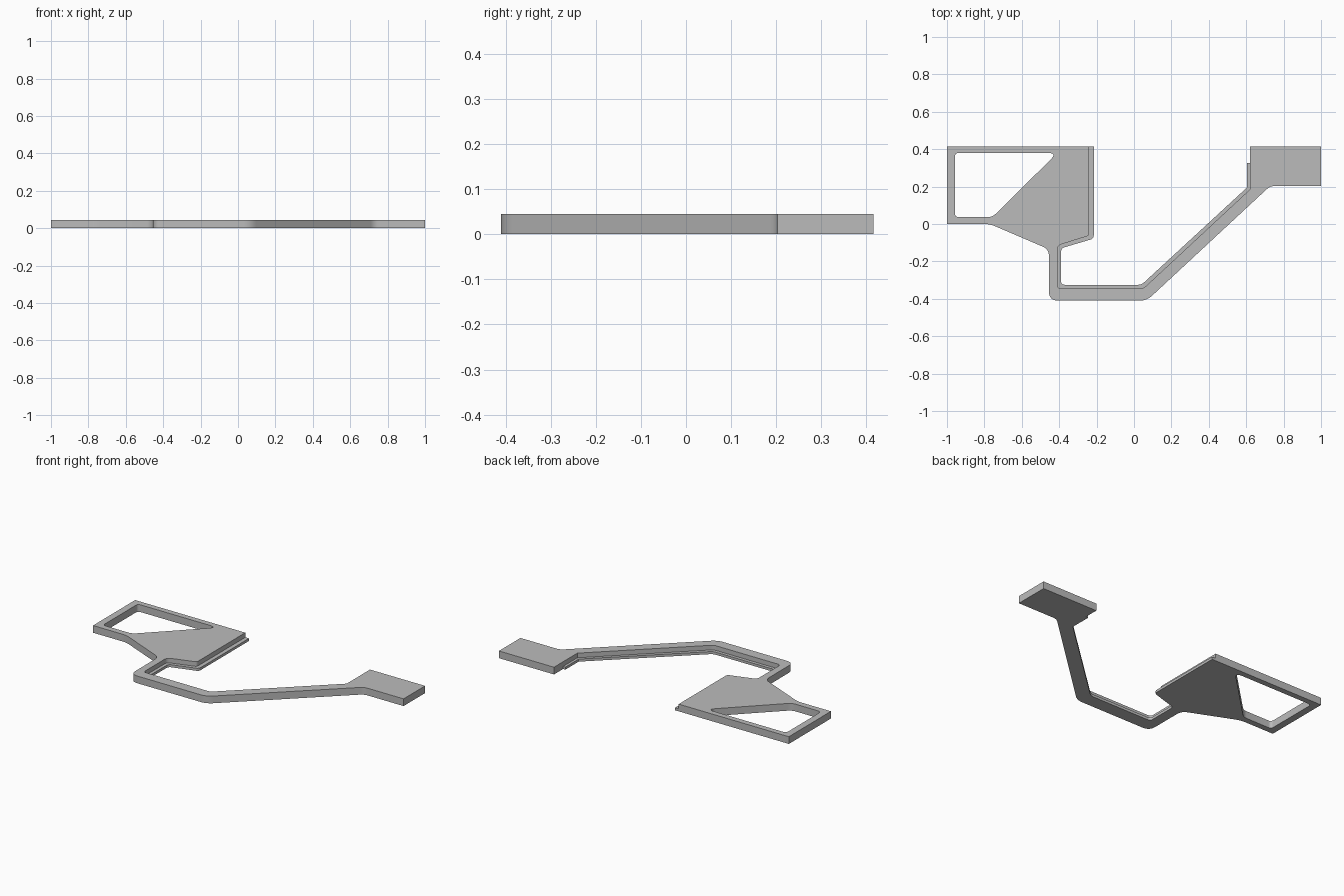
import bpy, bmesh, math
from mathutils import Vector

if "Cube" in bpy.data.objects:
    bpy.data.objects.remove(bpy.data.objects["Cube"], do_unlink=True)

THICK, LEDGE = 0.045, 0.016


def rounded(corners, steps=6):
    """Outline through (x, y, setback) corners, each softened by a curve."""
    pts = []
    for i, (x, y, r) in enumerate(corners):
        p = Vector((x, y))
        if not r:
            pts.append(p)
            continue
        a = p + (Vector(corners[i - 1][:2]) - p).normalized() * r
        b = p + (Vector(corners[(i + 1) % len(corners)][:2]) - p).normalized() * r
        for k in range(steps + 1):
            t = k / steps
            pts.append(a * (1 - t) ** 2 + p * 2 * t * (1 - t) + b * t * t)
    return pts


def ring(bm, pts, z):
    return [bm.verts.new((p.x, p.y, z)) for p in pts]


def bridge(bm, low, high):
    n = len(low)
    return [bm.faces.new((low[i], low[(i + 1) % n], high[(i + 1) % n], high[i]))
            for i in range(n)]


def cap(bm, *rings):
    edges = []
    for r in rings:
        for i in range(len(r)):
            pair = (r[i - 1], r[i])
            edges.append(bm.edges.get(pair) or bm.edges.new(pair))
    bmesh.ops.triangle_fill(bm, edges=edges, use_beauty=True)


# Outer side shared by the full-height body and the low ledge
outer = [(-1, 0, 0), (-.77, 0, .03), (-.455, -.135, .035), (-.455, -.41, .05),
         (.068, -.41, .04), (.728, .203, .025), (1, .203, 0), (1, .415, 0),
         (.62, .415, 0), (.62, .325, 0)]
# Inner side: ledge edge, and the step set back from it
ledge_side = [(.604, .325, 0), (.604, .195, 0), (.04, -.325, .02), (-.39, -.325, .02),
              (-.39, -.13, .02), (-.215, -.078, .018), (-.215, .415, 0)]
body_side = [(.62, .325, 0), (.62, .185, 0), (.05, -.345, .02), (-.41, -.345, .02),
             (-.41, -.115, .025), (-.24, -.062, .015), (-.24, .415, 0)]
end = [(-1, .415, 0)]
window = [(-.957, .037, .02), (-.757, .037, .025), (-.42, .36, .04), (-.44, .38, 0),
          (-.957, .38, .02)]
window[2:4] = [(-.41, .38, .05)]

base = rounded(outer + ledge_side + end)
body = rounded(outer + body_side + end)
hole = rounded(window)

# Stepped plate
bm = bmesh.new()
b0, b1 = ring(bm, base, 0), ring(bm, base, LEDGE)
t0, t1 = ring(bm, body, LEDGE), ring(bm, body, THICK)
h0, h1 = ring(bm, hole, 0), ring(bm, hole, THICK)
for low, high in ((b0, b1), (b1, t0), (t0, t1), (h0, h1)):
    bridge(bm, low, high)
cap(bm, b0, h0)
cap(bm, t1, h1)
bmesh.ops.remove_doubles(bm, verts=bm.verts, dist=1e-5)
flat = [f for f in bm.faces if f.calc_area() < 1e-9]
bmesh.ops.delete(bm, geom=flat, context="FACES_ONLY")
bmesh.ops.recalc_face_normals(bm, faces=bm.faces)

mesh = bpy.data.meshes.new("stepped_bracket")
bm.to_mesh(mesh)
bm.free()
plate = bpy.data.objects.new("stepped_bracket", mesh)
bpy.context.collection.objects.link(plate)

grey = bpy.data.materials.new("plain grey")
grey.use_nodes = True
grey.diffuse_color = (.5, .5, .5, 1)
grey.node_tree.nodes["Principled BSDF"].inputs["Base Color"].default_value = (.5, .5, .5, 1)
mesh.materials.append(grey)

bpy.context.view_layer.objects.active = plate
plate.select_set(True)
bpy.ops.object.shade_smooth_by_angle(angle=math.radians(30))
